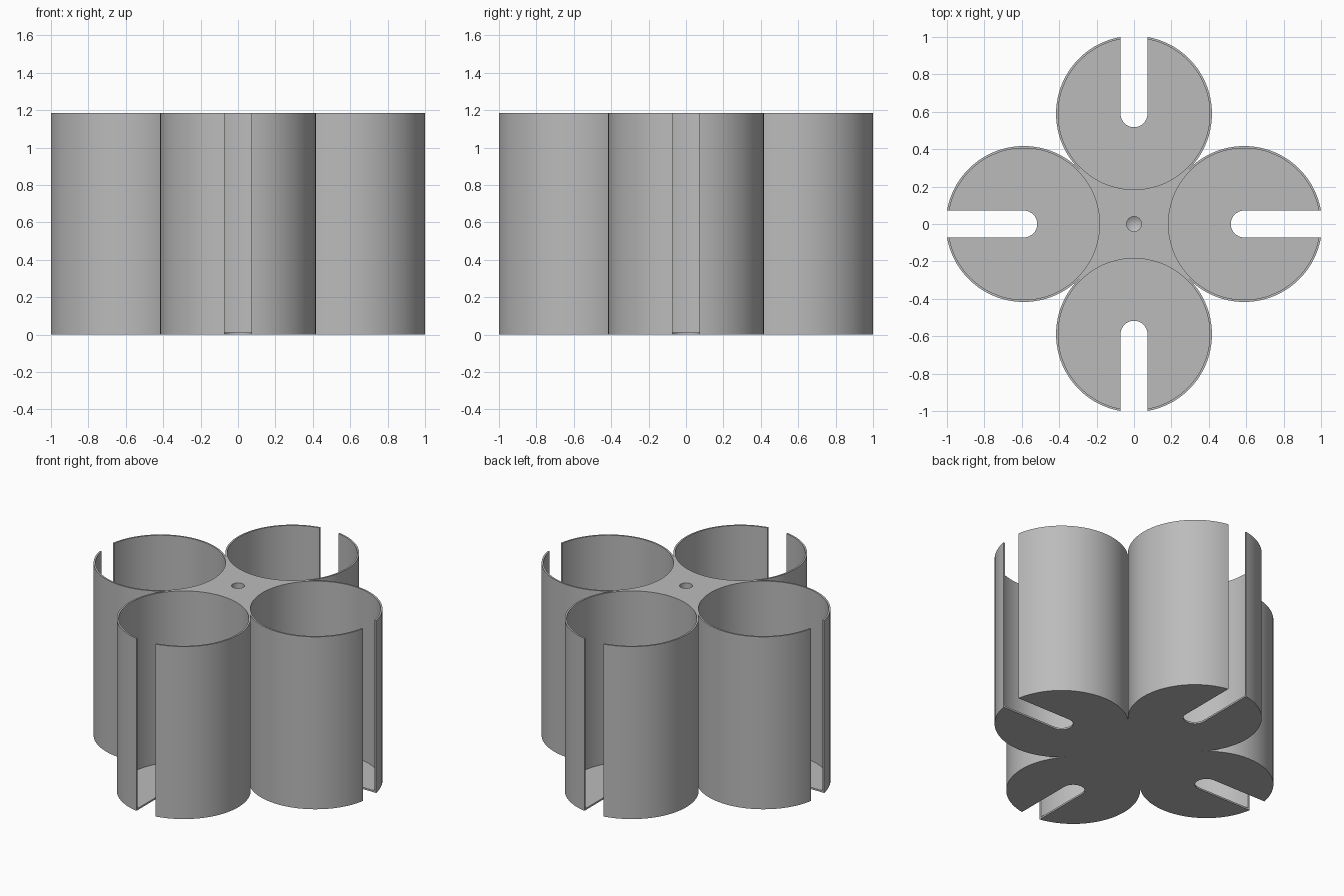
import bpy, bmesh
from math import sin, cos, pi, radians, asin
from mathutils import Matrix, Vector

cube = bpy.data.objects.get("Cube")
if cube:
    bpy.data.objects.remove(cube, do_unlink=True)

CUP = 0.5893            # cup centre distance from the middle
OUTER = CUP / 2 ** 0.5  # neighbouring cups just touch
BORE = 0.405
SLOT = 0.072            # half width of the slots
HEIGHT = 1.185
FLOOR = 0.012
HOLE = 0.04

grey = bpy.data.materials.new("plain grey")
grey.use_nodes = True
grey.diffuse_color = (0.5, 0.5, 0.5, 1)
grey.node_tree.nodes["Principled BSDF"].inputs["Base Color"].default_value = (0.5, 0.5, 0.5, 1)


def arc(radius, start, end, steps):
    """Points of an arc around the centre of the +x cup."""
    angles = [start + (end - start) * i / steps for i in range(steps + 1)]
    return [Vector((CUP + radius * cos(a), radius * sin(a), 0)) for a in angles]


def make_object(name, bm):
    bmesh.ops.recalc_face_normals(bm, faces=bm.faces)
    mesh = bpy.data.meshes.new(name)
    bm.to_mesh(mesh)
    bm.free()
    mesh.materials.append(grey)
    obj = bpy.data.objects.new(name, mesh)
    bpy.context.collection.objects.link(obj)
    return obj


# Clover-shaped block: one slotted lobe outline, repeated by quarter turns
lip = asin(SLOT / OUTER)
lobe = arc(OUTER, radians(-135), -lip, 48)
lobe += arc(SLOT, 1.5 * pi, 0.5 * pi, 16)
lobe += arc(OUTER, lip, radians(135), 48)[:-1]
bm = bmesh.new()
outline = []
for quarter in range(4):
    turn = Matrix.Rotation(quarter * pi / 2, 3, "Z")
    outline += [bm.verts.new(turn @ p) for p in lobe]
base = bm.faces.new(outline)
top = bmesh.ops.extrude_face_region(bm, geom=[base])["geom"]
bmesh.ops.translate(bm, vec=(0, 0, HEIGHT),
                    verts=[v for v in top if isinstance(v, bmesh.types.BMVert)])
holder = make_object("four_cup_holder", bm)

# Cutter: four cup bores and a blind centre hole with a pointed end
bm = bmesh.new()


def cut_cone(x, y, low, high, r_low, r_high, sides):
    bmesh.ops.create_cone(bm, cap_ends=True, segments=sides, radius1=r_low, radius2=r_high,
                          depth=high - low,
                          matrix=Matrix.Translation((x, y, (low + high) / 2)))


for quarter in range(4):
    a = quarter * pi / 2
    cut_cone(CUP * cos(a), CUP * sin(a), FLOOR, HEIGHT + 0.1, BORE, BORE, 128)
rings = [(HOLE, HEIGHT + 0.1), (HOLE, HEIGHT - 0.25), (0, HEIGHT - 0.275)]
profile = [bm.verts.new((r, 0, z)) for r, z in [(0, HEIGHT + 0.1)] + rings]
edges = [bm.edges.new(pair) for pair in zip(profile, profile[1:])]
spun = bmesh.ops.spin(bm, geom=profile + edges, axis=(0, 0, 1), cent=(0, 0, 0),
                      angle=2 * pi, steps=32)
bmesh.ops.remove_doubles(bm, verts=bm.verts, dist=0.0001)
cutter = make_object("bore_cutter", bm)
cutter.hide_render = True

# Cut the bores, then drop the cutter
cut = holder.modifiers.new("bores", "BOOLEAN")
cut.operation = "DIFFERENCE"
cut.solver = "EXACT"
cut.object = cutter
bpy.ops.object.select_all(action="DESELECT")
holder.select_set(True)
bpy.context.view_layer.objects.active = holder
bpy.ops.object.modifier_apply(modifier=cut.name)
bpy.data.objects.remove(cutter, do_unlink=True)
bpy.ops.object.shade_smooth_by_angle(angle=radians(30))
